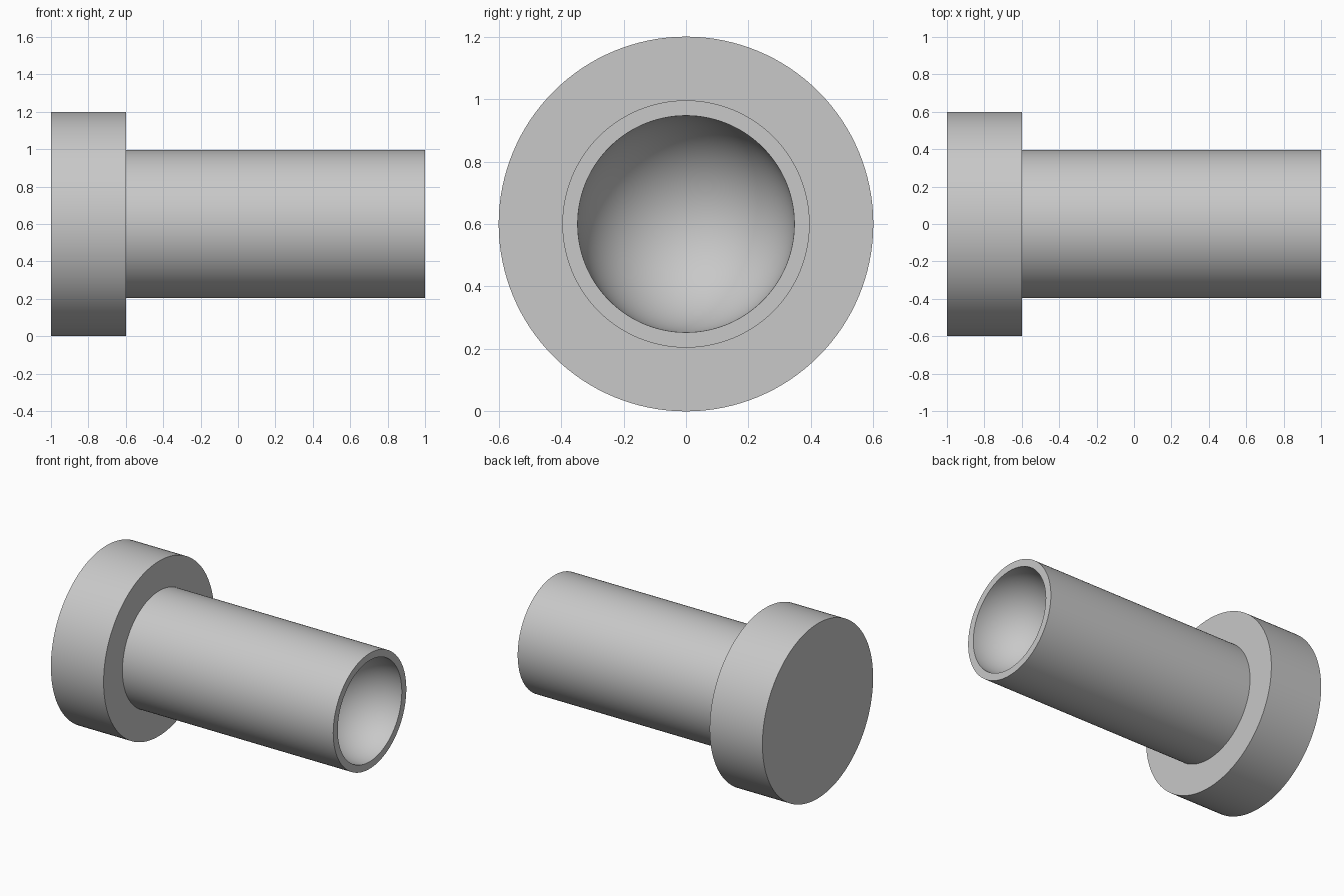
import bpy, bmesh, math
from mathutils import Vector

cube = bpy.data.objects.get("Cube")
if cube:
    bpy.data.objects.remove(cube, do_unlink=True)

AXIS_Z = 0.6
HEAD_R, SHAFT_R, BOWL_R = 0.6, 0.396, 0.347
HEAD_X, SHOULDER_X, TIP_X = -1.0, -0.6, 1.0

grey = bpy.data.materials.new("plain grey")
grey.use_nodes = True
colour = (0.58, 0.58, 0.58, 1)
grey.diffuse_color = colour
grey.node_tree.nodes["Principled BSDF"].inputs["Base Color"].default_value = colour


def lathe(name, profile, steps=128):
    """Spin (x, radius) points around the horizontal axis."""
    bm = bmesh.new()
    verts = [bm.verts.new((x, 0, r)) for x, r in profile]
    edges = [bm.edges.new(pair) for pair in zip(verts, verts[1:])]
    bmesh.ops.spin(bm, geom=verts + edges, cent=(0, 0, 0), axis=(1, 0, 0),
                   angle=math.tau, steps=steps, use_merge=True)
    bmesh.ops.remove_doubles(bm, verts=bm.verts[:], dist=1e-5)
    bmesh.ops.recalc_face_normals(bm, faces=bm.faces[:])
    mesh = bpy.data.meshes.new(name)
    bm.to_mesh(mesh)
    bm.free()
    mesh.materials.append(grey)
    obj = bpy.data.objects.new(name, mesh)
    obj.location = Vector((0, 0, AXIS_Z))
    bpy.context.collection.objects.link(obj)
    bpy.ops.object.select_all(action="DESELECT")
    obj.select_set(True)
    bpy.context.view_layer.objects.active = obj
    bpy.ops.object.shade_smooth_by_angle(angle=math.radians(30))
    return obj


# Wide disc head
lathe("head", [(HEAD_X, 0), (HEAD_X, HEAD_R), (SHOULDER_X, HEAD_R), (SHOULDER_X, 0)])

# Shaft with a hemispherical hollow in its free end
arc = [i / 32 * math.pi / 2 for i in range(33)]
bowl = [(TIP_X - BOWL_R * math.sin(a), BOWL_R * math.cos(a)) for a in arc]
lathe("shaft", [(SHOULDER_X, 0), (SHOULDER_X, SHAFT_R), (TIP_X, SHAFT_R)] + bowl)
